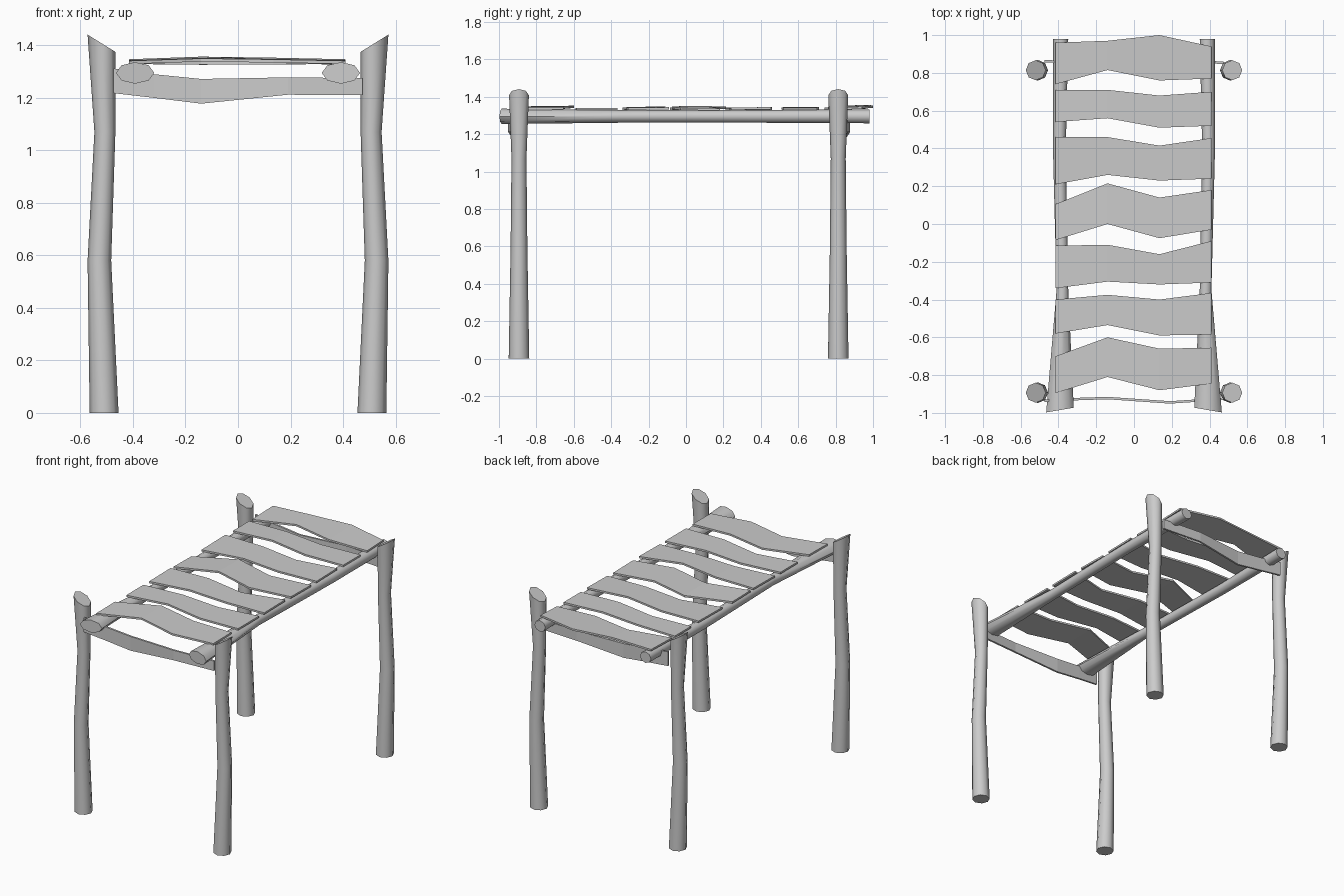
import bpy, math

if "Cube" in bpy.data.objects:
    bpy.data.objects.remove(bpy.data.objects["Cube"])

def make(name, verts, faces, smooth=False):
    me = bpy.data.meshes.new(name)
    me.from_pydata(verts, [], faces)
    me.update()
    ob = bpy.data.objects.new(name, me)
    bpy.context.collection.objects.link(ob)
    if smooth:
        bpy.ops.object.select_all(action='DESELECT')
        ob.select_set(True)
        bpy.context.view_layer.objects.active = ob
        bpy.ops.object.shade_smooth_by_angle(angle=math.radians(50))
    return ob

def loft(name, rings, smooth=False):
    # closed skin over equal-sized rings, capped at both ends
    n = len(rings[0])
    verts = [p for r in rings for p in r]
    faces = [(k*n + i, k*n + (i+1) % n, (k+1)*n + (i+1) % n, (k+1)*n + i)
             for k in range(len(rings) - 1) for i in range(n)]
    faces += [tuple(reversed(range(n))), tuple(range(len(verts) - n, len(verts)))]
    return make(name, verts, faces, smooth)

def circle(n=8):
    return [(math.cos(2*math.pi*i/n), math.sin(2*math.pi*i/n)) for i in range(n)]

def fix_normals(ob):
    import bmesh
    bm = bmesh.new()
    bm.from_mesh(ob.data)
    bmesh.ops.recalc_face_normals(bm, faces=bm.faces)
    bm.to_mesh(ob.data)
    bm.free()

# Posts: (z, centre x, radius, slope of cut), gently bent, slanted tops
POST = [(0, .51, .055, 0), (.58, .528, .045, 0), (1.07, .507, .04, 0), (1.408, .52, .053, .62)]
for end, py in (("front", -.893), ("back", .814)):
    for side, s in (("left", -1), ("right", 1)):
        rings = [[(s*(cx + r*c), py + r*d, z + k*r*c) for c, d in circle()]
                 for z, cx, r, k in POST]
        fix_normals(loft(f"{end}_{side}_post", rings, True))

# Side rails: (y, centre x, x radius, z radius, slope of cut)
RAIL = [(-.985, .392, .073, .041, -.17), (-.35, .379, .031, .034, 0),
        (.4, .395, .034, .034, 0), (.98, .388, .04, .037, 0)]
for side, s in (("left", -1), ("right", 1)):
    rings = [[(s*(cx + rx*c), y + k*rx*c, 1.295 + rz*d) for c, d in circle()]
             for y, cx, rx, rz, k in RAIL]
    fix_normals(loft(f"{side}_rail", rings, True))

# End boards: (x, top z, bottom z, outward offset)
BOARD = [(-.475, 1.312, 1.218, .036), (-.32, 1.29, 1.2, .028), (-.14, 1.272, 1.178, .022),
         (.19, 1.278, 1.212, .045), (.475, 1.275, 1.21, .026)]
for name, y0, s in (("front_board", -.893, -1), ("back_board", .82, 1)):
    rings = [[(x, y0 + s*o, b), (x, y0 + s*(o + .013), b),
              (x, y0 + s*(o + .013), t), (x, y0 + s*o, t)] for x, t, b, o in BOARD]
    fix_normals(loft(name, rings))

# Slats: back edge y, front edge y at four stations, middle rise, back edge lift
XS = (-.415, -.14, .135, .41)
SLATS = [
    ((.96, .97, 1.0, .94), (.74, .815, .76, .77), .010, .006),
    ((.71, .71, .68, .70), (.54, .56, .51, .52), .004, 0),
    ((.46, .46, .415, .455), (.21, .26, .23, .24), -.003, .004),
    ((.105, .215, .14, .18), (-.085, 0, -.075, -.03), .010, -.003),
    ((-.115, -.11, -.16, -.09), (-.34, -.305, -.32, -.31), .004, .003),
    ((-.40, -.375, -.40, -.365), (-.58, -.535, -.59, -.585), -.002, 0),
    ((-.70, -.60, -.66, -.655), (-.895, -.81, -.88, -.845), .009, .002),
]
for i, (back, front, rise, lift) in enumerate(SLATS):
    rings = []
    for x, b, f, w in zip(XS, back, front, (0, 1, .6, 0)):
        z = 1.329 + rise*w
        rings.append([(x, f, z), (x, b, z + lift), (x, b, z + lift + .012), (x, f, z + .012)])
    fix_normals(loft(f"slat_{i + 1}", rings))
